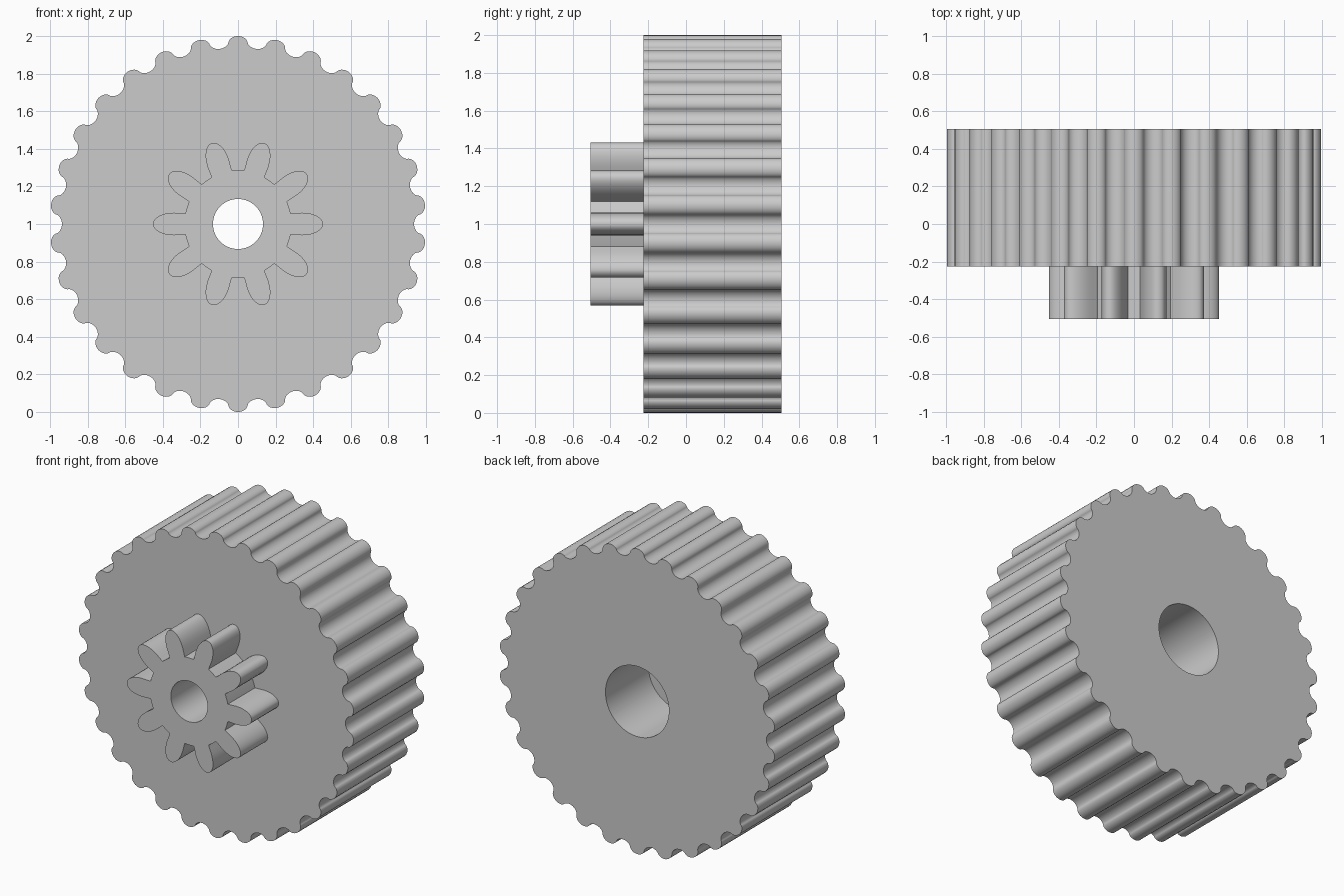
import bpy, bmesh, math
from mathutils import Vector, Matrix

if "Cube" in bpy.data.objects:
    bpy.data.objects.remove(bpy.data.objects["Cube"])

AXIS_Z = 1.0
FRONT, STEP, FLOOR, BACK = -0.505, -0.225, 0.06, 0.505

grey = bpy.data.materials.new("plain grey")
grey.use_nodes = True
colour = (0.6, 0.6, 0.6, 1)
grey.diffuse_color = colour
grey.node_tree.nodes["Principled BSDF"].inputs["Base Color"].default_value = colour


def turned(radial, across, angle):
    """Point in a frame turned by angle about the axle."""
    c, s = math.cos(angle), math.sin(angle)
    return radial * c - across * s, radial * s + across * c


def extrude_outline(name, outline, y0, y1):
    """Solid made by pushing an x-z outline along y."""
    bm = bmesh.new()
    face = bm.faces.new([bm.verts.new((x, y0, z + AXIS_Z)) for x, z in outline])
    moved = bmesh.ops.extrude_face_region(bm, geom=[face])["geom"]
    bmesh.ops.translate(bm, vec=(0, y1 - y0, 0),
                        verts=[v for v in moved if isinstance(v, bmesh.types.BMVert)])
    bmesh.ops.recalc_face_normals(bm, faces=bm.faces)
    mesh = bpy.data.meshes.new(name)
    bm.to_mesh(mesh)
    bm.free()
    mesh.materials.append(grey)
    obj = bpy.data.objects.new(name, mesh)
    bpy.context.collection.objects.link(obj)
    return obj


def circle(radius, count=64):
    return [turned(radius, 0, math.tau * i / count) for i in range(count)]


def drill(obj, radius, y0, y1):
    """Cut a round hole along the axle, then discard the cutter."""
    cutter = extrude_outline("hole_cutter", circle(radius), y0, y1)
    cutter.hide_render = True
    mod = obj.modifiers.new("hole", 'BOOLEAN')
    mod.operation, mod.solver, mod.object = 'DIFFERENCE', 'EXACT', cutter
    bpy.context.view_layer.objects.active = obj
    bpy.ops.object.modifier_apply(modifier=mod.name)
    bpy.data.objects.remove(cutter)


def smooth(obj):
    bpy.ops.object.select_all(action='DESELECT')
    obj.select_set(True)
    bpy.context.view_layer.objects.active = obj
    bpy.ops.object.shade_smooth_by_angle(angle=math.radians(35))


def cycloid_outline(tip, teeth, steps=10):
    """Alternating rounded crests and hollows rolled on a pitch circle."""
    pitch = tip / (1 + 1 / teeth)
    roll = pitch / (2 * teeth)
    points = []
    for k in range(2 * teeth):
        side = 1 if k % 2 == 0 else -1
        for i in range(steps):
            t = math.tau * i / steps
            angle = math.pi / 2 + (k - 0.5 + i / steps) * math.pi / teeth
            radial = pitch + side * roll * (1 - math.cos(t))
            points.append(turned(radial, -roll * math.sin(t), angle))
    return points


def pinion_outline(teeth):
    """Bulging teeth with blunt rounded tips, standing on a round hub."""
    flank = [(0.28, 0.057), (0.31, 0.058), (0.34, 0.06), (0.37, 0.058), (0.395, 0.053),
             (0.418, 0.044), (0.435, 0.033), (0.446, 0.021), (0.451, 0.009)]
    tooth = [(r, -w) for r, w in flank] + [(r, w) for r, w in reversed(flank)]
    points = []
    for k in range(teeth):
        angle = math.tau * k / teeth
        points += [turned(r, w, angle) for r, w in tooth]
        points.append(turned(0.285, 0, angle + math.pi / teeth))
    return points


# Wide gear with a stepped bore
wide_gear = extrude_outline("wide_gear", cycloid_outline(1.0, 30), STEP, BACK)
drill(wide_gear, 0.133, STEP - 0.1, BACK + 0.1)
drill(wide_gear, 0.23, FLOOR, BACK + 0.1)
smooth(wide_gear)

# Small pinion on the front
pinion = extrude_outline("pinion", pinion_outline(10), FRONT, STEP)
drill(pinion, 0.133, FRONT - 0.1, STEP + 0.1)
smooth(pinion)
